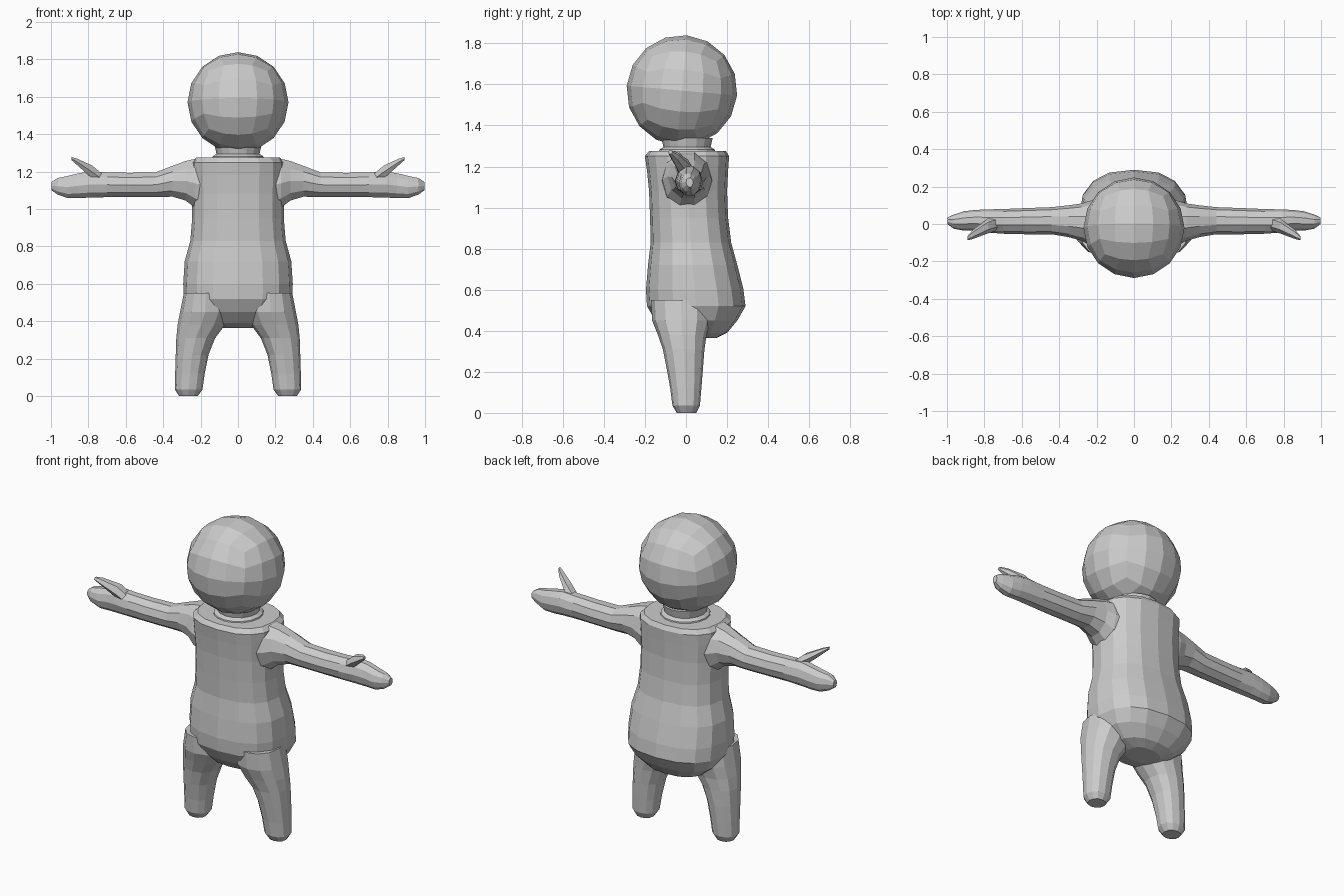
import bpy, bmesh, math
from mathutils import Vector, Matrix

grey = bpy.data.materials.new("clay grey")
grey.diffuse_color = (0.6, 0.6, 0.6, 1)


def finish(name, bm, angle=None):
    """Turn a bmesh into a named grey object."""
    bmesh.ops.recalc_face_normals(bm, faces=bm.faces)
    me = bpy.data.meshes.new(name)
    bm.to_mesh(me)
    bm.free()
    me.materials.append(grey)
    ob = bpy.data.objects.new(name, me)
    bpy.context.collection.objects.link(ob)
    return ob


def loft(name, axis, rings, sides, power=1.0, mirror=False):
    """Skin rings (position, a_min, a_max, b_min, b_max) set along z or x."""
    def signed_pow(v):
        return math.copysign(abs(v) ** power, v)
    bm = bmesh.new()
    loops = []
    for p, a0, a1, b0, b1 in rings:
        loop = []
        for i in range(sides):
            t = 2 * math.pi * i / sides
            a = (a0 + a1) / 2 + (a1 - a0) / 2 * signed_pow(math.cos(t))
            b = (b0 + b1) / 2 + (b1 - b0) / 2 * signed_pow(math.sin(t))
            loop.append(bm.verts.new((a, b, p) if axis == 'z' else (p, a, b)))
        loops.append(loop)
    for lo, hi in zip(loops, loops[1:]):
        for i in range(sides):
            j = (i + 1) % sides
            bm.faces.new((lo[i], lo[j], hi[j], hi[i]))
    bm.faces.new(loops[0])
    bm.faces.new(loops[-1])
    ob = finish(name, bm)
    if mirror:
        ob.modifiers.new("other side", 'MIRROR')
    return ob


# Torso: rounded bottom, narrow waist, flat shoulders
torso = [(z, -w, w, f, b) for z, w, f, b in (
    (0.365, 0.10, 0.00, 0.15), (0.39, 0.18, -0.09, 0.20),
    (0.45, 0.255, -0.15, 0.25), (0.52, 0.29, -0.19, 0.29),
    (0.60, 0.293, -0.195, 0.28), (0.72, 0.285, -0.185, 0.25),
    (0.83, 0.255, -0.172, 0.22), (0.95, 0.245, -0.175, 0.205),
    (1.08, 0.245, -0.18, 0.20), (1.18, 0.25, -0.19, 0.205),
    (1.25, 0.25, -0.20, 0.21), (1.275, 0.225, -0.18, 0.195))]
loft("torso", 'z', torso, 16, 0.82)

# Neck with a flared collar
neck = [(z, -r, r, 0.005 - r, 0.005 + r) for z, r in (
    (1.26, 0.14), (1.282, 0.135), (1.295, 0.115), (1.34, 0.125))]
loft("neck", 'z', neck, 16)

# Head: cube sphere, four faces along each cube edge
bm = bmesh.new()
bmesh.ops.create_cube(bm, size=2)
bmesh.ops.subdivide_edges(bm, edges=bm.edges[:], cuts=3, use_grid_fill=True)
for v in bm.verts:
    v.co = Vector([math.tan(c * math.pi / 4) for c in v.co]).normalized()
    v.co = Vector((v.co.x * 0.27, v.co.y * 0.27, v.co.z * 0.27))
bmesh.ops.transform(bm, verts=bm.verts, matrix=Matrix.Translation(
    (0, -0.02, 1.57)) @ Matrix.Rotation(math.radians(-5), 4, 'X'))
finish("head", bm)

# Arms, from the shoulder out to the rounded mitten tip
arm = [(0.17, -0.12, 0.13, 0.97, 1.277), (0.23, -0.115, 0.125, 1.0, 1.275),
       (0.28, -0.09, 0.11, 1.04, 1.262), (0.35, -0.07, 0.10, 1.062, 1.235),
       (0.44, -0.055, 0.09, 1.06, 1.2), (0.58, -0.055, 0.085, 1.06, 1.197),
       (0.70, -0.052, 0.08, 1.06, 1.2), (0.79, -0.045, 0.078, 1.058, 1.205),
       (0.85, -0.035, 0.075, 1.055, 1.195), (0.91, -0.035, 0.068, 1.055, 1.18),
       (0.965, -0.025, 0.05, 1.075, 1.168), (0.998, 0.0, 0.035, 1.1, 1.145)]
loft("arm", 'x', arm, 10, mirror=True)

# Thumbs, pointing outward, forward and up
thumb = [(0.73, -0.035, 0.045, 1.13, 1.195), (0.78, -0.05, 0.03, 1.16, 1.238),
         (0.82, -0.065, 0.0, 1.195, 1.255), (0.86, -0.08, -0.03, 1.232, 1.272),
         (0.89, -0.087, -0.065, 1.26, 1.28)]
loft("thumb", 'x', thumb, 6, mirror=True)

# Legs, tapering down and outward
leg = [(0.0, 0.215, 0.315, -0.045, 0.05), (0.035, 0.19, 0.337, -0.066, 0.068),
       (0.12, 0.178, 0.336, -0.077, 0.075), (0.22, 0.158, 0.333, -0.095, 0.083),
       (0.31, 0.122, 0.33, -0.113, 0.09), (0.38, 0.07, 0.323, -0.137, 0.1),
       (0.45, 0.04, 0.31, -0.165, 0.12), (0.55, 0.05, 0.29, -0.17, 0.12)]
loft("leg", 'z', leg, 12, 0.9, mirror=True)
